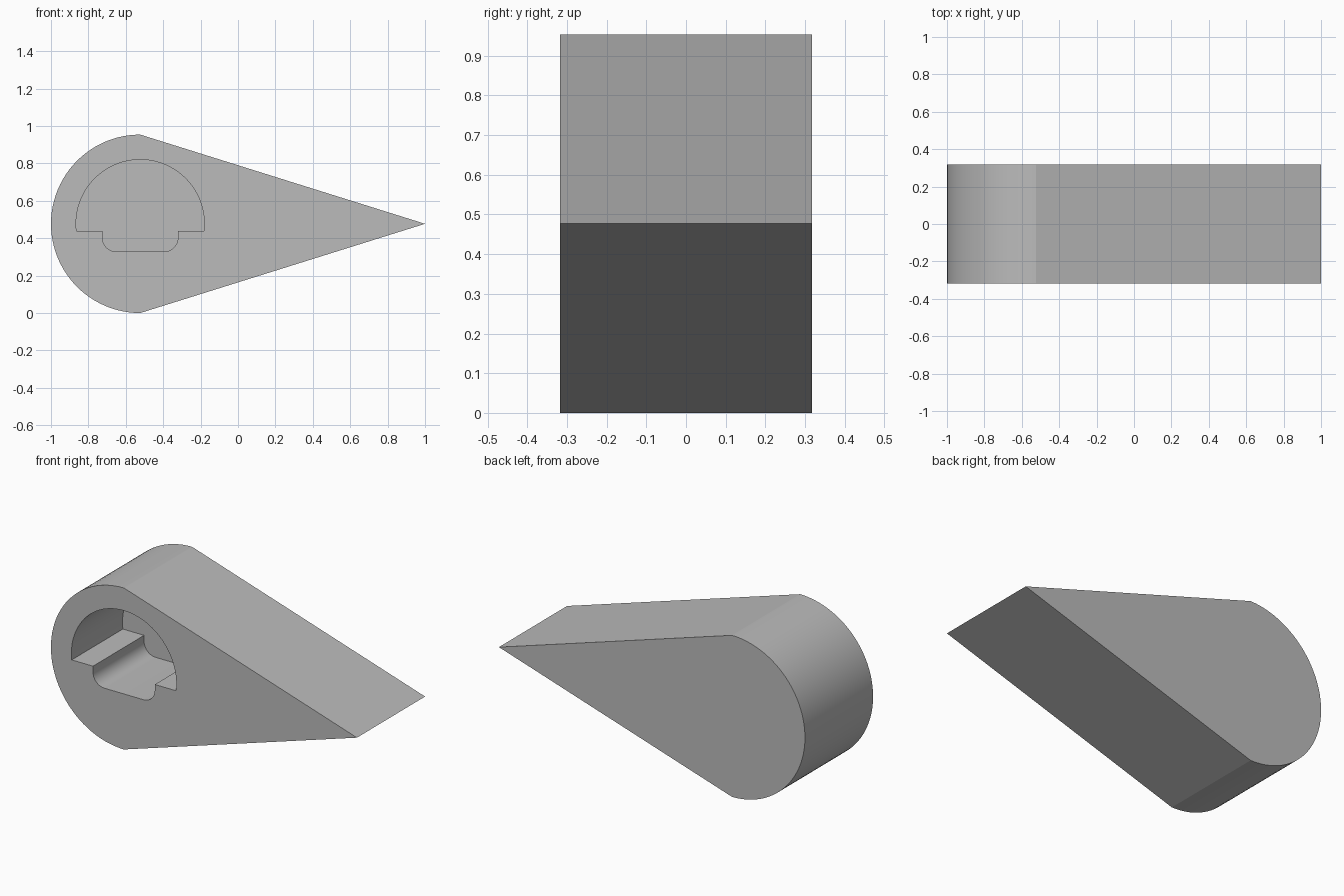
import bpy, bmesh
from math import pi, cos, sin, asin, radians

cube = bpy.data.objects.get("Cube")
if cube:
    bpy.data.objects.remove(cube, do_unlink=True)

R = 0.477                 # radius of the round end
CX, CZ = R - 1, R         # centre of the round end
HALF = 0.318              # half of the thickness
POCKET_R = 0.343
LEDGE, FLOOR = 0.438, 0.328
SLOT_HALF, FILLET = 0.202, 0.075

grey = bpy.data.materials.new("plain grey")
grey.use_nodes = True
colour = (0.5, 0.5, 0.5, 1)
grey.diffuse_color = colour
grey.node_tree.nodes["Principled BSDF"].inputs["Base Color"].default_value = colour


def arc(cx, cz, r, start, end, steps):
    angles = [start + (end - start) * i / steps for i in range(steps + 1)]
    return [(cx + r * cos(a), cz + r * sin(a)) for a in angles]


def prism(name, outline, y0, y1):
    """Extrude an x-z outline along y."""
    bm = bmesh.new()
    face = bm.faces.new([bm.verts.new((x, y0, z)) for x, z in outline])
    new = bmesh.ops.extrude_face_region(bm, geom=[face])["geom"]
    bmesh.ops.translate(bm, vec=(0, y1 - y0, 0),
                        verts=[v for v in new if isinstance(v, bmesh.types.BMVert)])
    bmesh.ops.recalc_face_normals(bm, faces=bm.faces)
    mesh = bpy.data.meshes.new(name)
    bm.to_mesh(mesh)
    bm.free()
    mesh.materials.append(grey)
    obj = bpy.data.objects.new(name, mesh)
    bpy.context.collection.objects.link(obj)
    return obj


# Teardrop body: half circle tapering to a point
body = prism("teardrop_body", arc(CX, CZ, R, pi / 2, 3 * pi / 2, 48) + [(1, CZ)],
             -HALF, HALF)

# Blind pocket: domed upper part above a slot with rounded lower corners
dip = asin((CZ - LEDGE) / POCKET_R)
left, right = CX - SLOT_HALF, CX + SLOT_HALF
outline = arc(CX, CZ, POCKET_R, -dip, pi + dip, 48)
outline += [(left, LEDGE)]
outline += arc(left + FILLET, FLOOR + FILLET, FILLET, pi, 1.5 * pi, 10)
outline += arc(right - FILLET, FLOOR + FILLET, FILLET, 1.5 * pi, 2 * pi, 10)
outline += [(right, LEDGE)]
cutter = prism("pocket_cutter", outline, -HALF - 0.1, HALF / 2)
cutter.hide_render = True

cut = body.modifiers.new("pocket", "BOOLEAN")
cut.operation = "DIFFERENCE"
cut.solver = "EXACT"
cut.object = cutter

# Apply the cut, then shade the curved walls smooth
bpy.ops.object.select_all(action="DESELECT")
body.select_set(True)
bpy.context.view_layer.objects.active = body
bpy.ops.object.modifier_apply(modifier=cut.name)
bpy.data.objects.remove(cutter, do_unlink=True)
bpy.ops.object.shade_smooth_by_angle(angle=radians(12))
